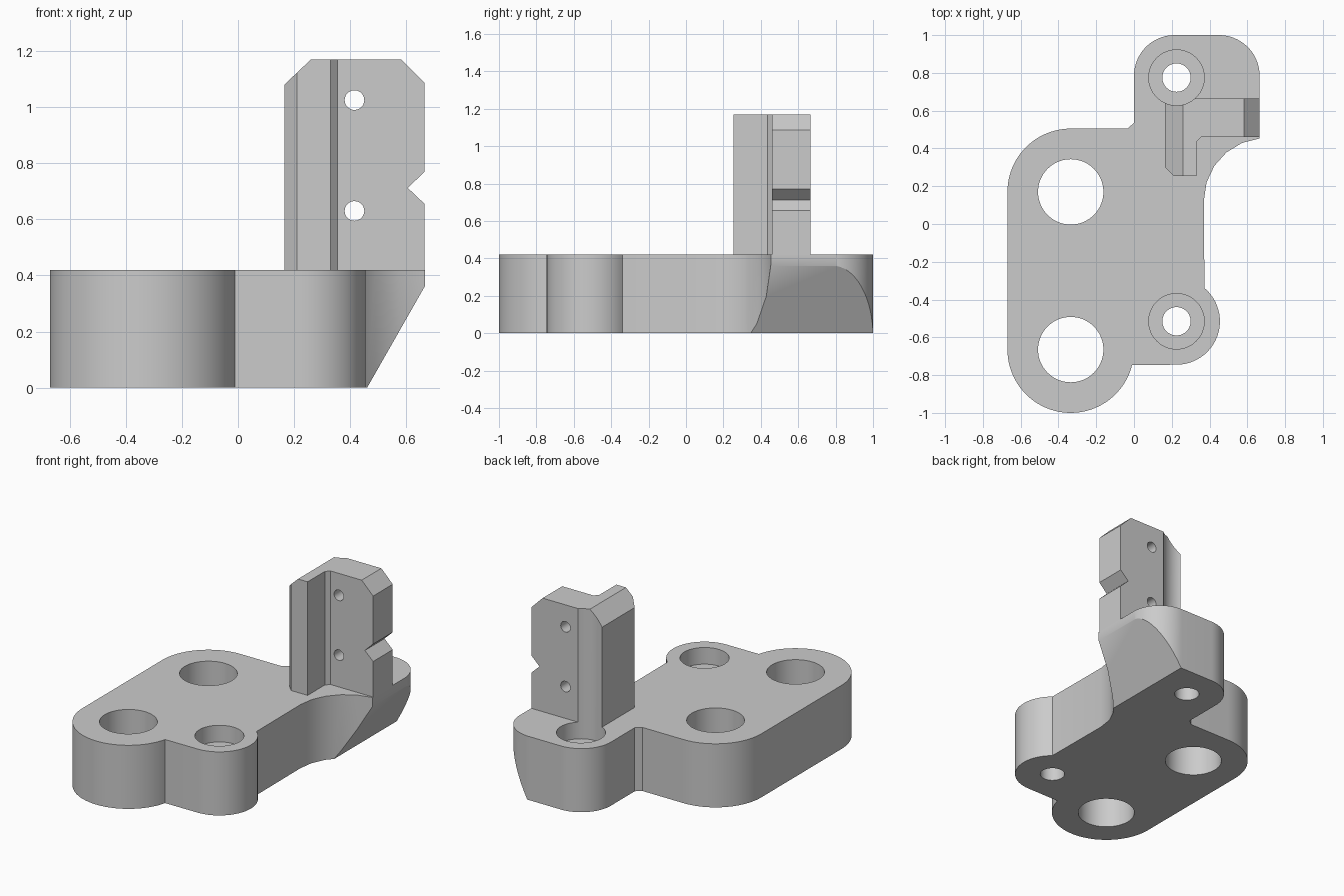
import bpy, bmesh, math
from mathutils import Vector

cube = bpy.data.objects.get("Cube")
if cube:
    bpy.data.objects.remove(cube, do_unlink=True)

grey = bpy.data.materials.new("plain grey")
grey.use_nodes = True
GREY = (0.6, 0.6, 0.6, 1)
grey.diffuse_color = GREY
grey.node_tree.nodes["Principled BSDF"].inputs["Base Color"].default_value = GREY


def arc(cx, cy, r, start, end, n=24):
    """Points on a circular arc, angles in degrees."""
    angles = [math.radians(start + (end - start) * i / n) for i in range(n + 1)]
    return [(cx + r * math.cos(a), cy + r * math.sin(a)) for a in angles]


def prism(name, points, low, high, axis="Z"):
    """Extrude a closed outline along z, or an x-z outline along y."""
    bm = bmesh.new()
    if axis == "Z":
        verts = [bm.verts.new((a, b, low)) for a, b in points]
        move = Vector((0, 0, high - low))
    else:
        verts = [bm.verts.new((a, low, b)) for a, b in points]
        move = Vector((0, high - low, 0))
    face = bm.faces.new(verts)
    result = bmesh.ops.extrude_face_region(bm, geom=[face])
    bmesh.ops.translate(bm, vec=move, verts=[v for v in result["geom"] if isinstance(v, bmesh.types.BMVert)])
    bmesh.ops.recalc_face_normals(bm, faces=bm.faces[:])
    mesh = bpy.data.meshes.new(name)
    bm.to_mesh(mesh)
    bm.free()
    mesh.materials.append(grey)
    obj = bpy.data.objects.new(name, mesh)
    bpy.context.collection.objects.link(obj)
    return obj


def disc(cx, cy, r, n=64):
    return arc(cx, cy, r, 0, 360, n)[:-1]


def carve(obj, cutter, operation="DIFFERENCE"):
    """Apply a boolean and remove the cutter."""
    cutter.hide_render = True
    mod = obj.modifiers.new("carve", "BOOLEAN")
    mod.operation = operation
    mod.solver = "EXACT"
    mod.object = cutter
    bpy.ops.object.select_all(action="DESELECT")
    bpy.context.view_layer.objects.active = obj
    obj.select_set(True)
    bpy.ops.object.modifier_apply(modifier=mod.name)
    bpy.data.objects.remove(cutter, do_unlink=True)


TOP = 0.42
BOLT_X, BOLT_YS = 0.225, (0.775, -0.515)

# Base block: rounded lobes joined by straight sides
outline = arc(-0.335, -0.665, 0.335, 180, 346, 40)
outline += arc(BOLT_X, -0.515, 0.23, -90, 50)
outline += arc(0.7, 0.125, 0.33, 180, 96, 5)
outline += [(0.665, 0.46)]
outline += arc(0.45, 0.785, 0.215, 0, 90)
outline += arc(0.215, 0.785, 0.215, 90, 180)
outline += [(0, 0.535), (-0.035, 0.505)]
outline += arc(-0.335, 0.17, 0.335, 90, 180)
base = prism("base_block", outline, 0, TOP)

# Sloped undercut on the left side
carve(base, prism("undercut", [(0.46, 0), (0.403, -0.1), (0.9, -0.1), (0.9, 0.773)], 0.2, 1.2, "Y"))

# Two large through holes
for y in (0.17, -0.665):
    carve(base, prism("large_hole", disc(-0.335, y, 0.173), -0.1, 0.6))

# Two counterbored bolt holes
for y in BOLT_YS:
    carve(base, prism("bolt_hole", disc(BOLT_X, y, 0.075), -0.1, 0.6))
    carve(base, prism("counterbore", disc(BOLT_X, y, 0.147), TOP - 0.11, 0.6))

# Upright bracket: L-shaped footprint trimmed by its front profile
footprint = [(0.165, 0.3), (0.21, 0.255), (0.33, 0.255), (0.33, 0.435),
             (0.355, 0.46), (0.8, 0.46), (0.8, 0.665), (0.165, 0.665)]
bracket = prism("upright_bracket", footprint, TOP, 1.3)
profile = [(0.06, 0.3), (0.665, 0.3), (0.665, 0.655), (0.605, 0.712), (0.665, 0.77),
           (0.665, 1.087), (0.582, 1.17), (0.26, 1.17), (0.06, 0.98)]
carve(bracket, prism("front_profile", profile, 0, 1, "Y"), "INTERSECT")

# Tool clearance above the rear bolt and two cross holes
carve(bracket, prism("clearance", disc(BOLT_X, BOLT_YS[0], 0.147), 0.3, 1.4))
for z in (1.025, 0.63):
    carve(bracket, prism("cross_hole", disc(0.415, z, 0.035, 32), 0.3, 0.9, "Y"))

# Smooth curved walls, keep edges sharp
for obj in (base, bracket):
    bpy.ops.object.select_all(action="DESELECT")
    bpy.context.view_layer.objects.active = obj
    obj.select_set(True)
    bpy.ops.object.shade_smooth_by_angle(angle=math.radians(30))
